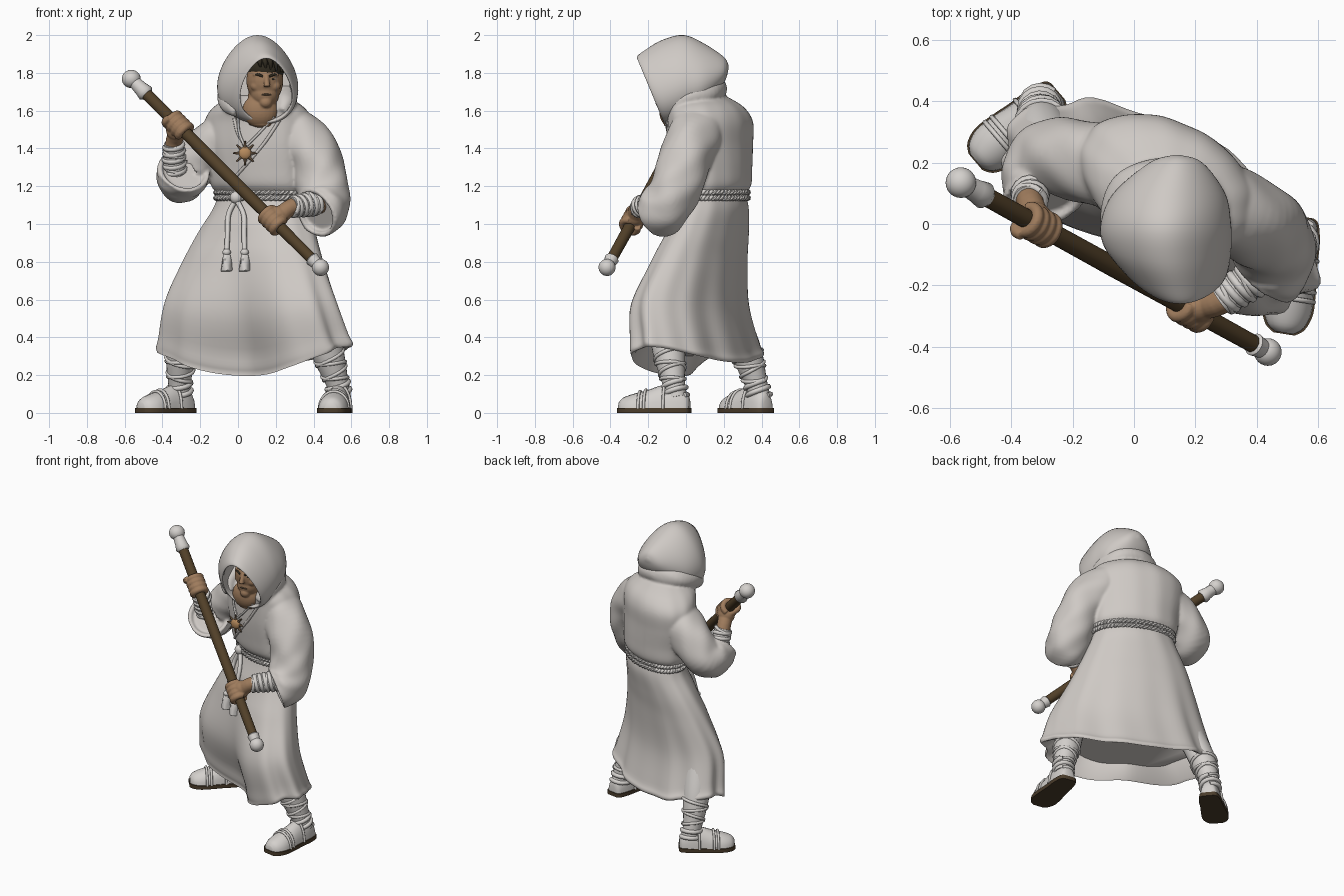
import bpy, bmesh, math
from mathutils import Vector, Matrix
from mathutils.bvhtree import BVHTree

if "Cube" in bpy.data.objects:
    bpy.data.objects.remove(bpy.data.objects["Cube"])


def material(name, *rgb):
    m = bpy.data.materials.new(name)
    m.use_nodes = True
    m.diffuse_color = (*rgb, 1)
    m.node_tree.nodes["Principled BSDF"].inputs["Base Color"].default_value = (*rgb, 1)
    return m


CLOTH = material("robe cloth", .62, .585, .555)
WRAP = material("pale wrap", .66, .635, .61)
SKIN = material("skin", .345, .2, .108)
WOOD = material("staff wood", .085, .052, .022)
SOLE = material("sole leather", .07, .046, .024)
HAIR = material("dark hair", .03, .024, .014)
AMBER = material("amber", .48, .26, .11)
BRONZE = material("dark bronze", .13, .085, .05)
EYE = material("eye white", .6, .57, .53)
made = []


def finish(name, bm, mat):
    bmesh.ops.recalc_face_normals(bm, faces=bm.faces)
    me = bpy.data.meshes.new(name)
    bm.to_mesh(me)
    bm.free()
    me.materials.append(mat)
    ob = bpy.data.objects.new(name, me)
    bpy.context.collection.objects.link(ob)
    made.append(ob)
    return ob


def blend(name, parts, mat, voxel, rounds):
    """Fuse overlapping closed parts into one soft surface."""
    bm = bmesh.new()
    for ob in parts:
        bm.from_mesh(ob.data)
        made.remove(ob)
        bpy.data.objects.remove(ob)
    whole = finish(name, bm, mat)
    fuse = whole.modifiers.new("fuse", "REMESH")
    fuse.mode = "VOXEL"
    fuse.voxel_size = voxel
    fuse.use_smooth_shade = True
    whole.modifiers.new("soften", "SMOOTH").iterations = rounds


def loft(name, rings, mat):
    """Skin a list of equal point rings and cap both ends."""
    bm = bmesh.new()
    vs = [[bm.verts.new(p) for p in r] for r in rings]
    n = len(vs[0])
    for a, b in zip(vs, vs[1:]):
        for i in range(n):
            bm.faces.new((a[i], a[(i + 1) % n], b[(i + 1) % n], b[i]))
    bm.faces.new(vs[0])
    bm.faces.new(vs[-1])
    return finish(name, bm, mat)


def spline(keys, steps):
    """Catmull-Rom through tuples of numbers."""
    out = []
    for i in range(len(keys) - 1):
        p = [keys[max(0, min(len(keys) - 1, i + k))] for k in (-1, 0, 1, 2)]
        for s in range(steps):
            t = s / steps
            out.append(tuple(b + .5 * t * (c - a + t * (2 * a - 5 * b + 4 * c - d + t * (3 * (b - c) + d - a)))
                             for a, b, c, d in zip(*p)))
    return out + [tuple(keys[-1])]


def tube(name, keys, mat, n=10, steps=4, fold=0, mouth=False):
    """Round tube through (x, y, z, radius) keys; mouth makes a hollow end."""
    pts = spline(keys, steps)
    cs = [Vector(p[:3]) for p in pts]
    rings, side = [], None
    for i, c in enumerate(cs):
        d = (cs[min(i + 1, len(cs) - 1)] - cs[max(i - 1, 0)]).normalized()
        side = d.orthogonal() if side is None else side - d * side.dot(d)
        side.normalize()
        up = d.cross(side)
        rings.append([])
        for k in range(n):
            a = math.tau * k / n
            r = pts[i][3] * (1 + fold * math.sin(3 * a + i * .55) + fold * .6 * math.sin(5 * a - i * .8))
            rings[-1].append(c + r * (math.cos(a) * side + math.sin(a) * up))
    if mouth:
        rings.append([cs[-1].lerp(p, .84) for p in rings[-1]])
        rings.append([cs[-5].lerp(p, .78) for p in rings[-6]])
    return loft(name, rings, mat)


def ball(name, loc, size, mat, rot=None):
    bm = bmesh.new()
    m = Matrix.Translation(loc) @ (rot or Matrix()) @ Matrix.Diagonal((*size, 1))
    bmesh.ops.create_uvsphere(bm, u_segments=24, v_segments=16, radius=1, matrix=m)
    return finish(name, bm, mat)


def wraps(name, p0, p1, r0, r1, turns, thick, mat, sign=1):
    """Spiral band round a tapered limb."""
    p0, p1 = Vector(p0), Vector(p1)
    d = (p1 - p0).normalized()
    u = d.orthogonal().normalized()
    v = d.cross(u)
    keys = []
    for i in range(int(turns * 16) + 1):
        t, a = i / (turns * 16), sign * math.tau * i / 16
        c = p0.lerp(p1, t) + (r0 + (r1 - r0) * t) * (math.cos(a) * u + math.sin(a) * v)
        keys.append((*c, thick))
    tube(name, keys, mat, 8, 1)


# Robe body: ovals turned with the stance, the skirt drawn in between the knees
TURN = math.radians(-27)


def oval(cx, cy, z, A, B, a):
    x, y = A * math.cos(a), B * math.sin(a)
    return Vector((cx + x * math.cos(TURN) - y * math.sin(TURN),
                   cy + x * math.sin(TURN) + y * math.cos(TURN), z))


def robe(name, keys, hem=False):
    rings, n = [], 96
    for cx, cy, z, A, B in spline(keys, 6):
        w = max(0, min(1, (.85 - z) / .45)) if hem else 0
        dent = max(0, min(1, (1 - z) / .55)) * .72 if hem else 0
        ring = []
        for k in range(n):
            a = math.tau * k / n
            s, c = math.sin(a), math.cos(a)
            f = 1 + (.006 + .02 * w) * math.sin(9 * a + 1.5 * z) + (.004 + .012 * w) * math.sin(14 * a + 4 * z)
            pull = 1 - dent * math.exp(-(c / (.48 if c > 0 else .65)) ** 2) if s < 0 else 1
            p = oval(cx, cy, z, A * f, B * f * pull, a)
            p.z -= w * s * s * (.155 if s < 0 else .085)
            ring.append(p)
        rings.append(ring)
    if hem:
        mid = Vector((.11, .12, 0))
        for scale, lift in ((.95, .005), (.82, .1)):
            rings.append([Vector((mid.x + (p.x - mid.x) * scale, mid.y + (p.y - mid.y) * scale, p.z + lift))
                          for p in rings[-1]])
    return loft(name, rings, CLOTH)


skirt = robe("robe_skirt", [
    (.13, .145, 1.16, .25, .142), (.125, .142, 1.08, .275, .162), (.1, .113, .95, .338, .178),
    (.08, .068, .8, .405, .204), (.068, .018, .6, .49, .245), (.08, .04, .42, .54, .262),
    (.085, .052, .37, .56, .27), (.083, .052, .35, .553, .266)], True)
torso = robe("robe_torso", [
    (.13, .14, 1.1, .245, .14), (.13, .14, 1.16, .262, .152), (.125, .137, 1.21, .285, .185),
    (.12, .133, 1.3, .29, .195), (.11, .13, 1.42, .305, .2), (.11, .13, 1.54, .305, .2),
    (.11, .105, 1.62, .25, .185), (.11, .09, 1.68, .14, .11)])
trees = [BVHTree.FromPolygons([v.co for v in o.data.vertices], [p.vertices for p in o.data.polygons])
         for o in (torso, skirt)]


def on_body(x, z, off=.01):
    ys = [t.ray_cast(Vector((x, -2, z)), Vector((0, 1, 0)))[0] for t in trees]
    return (x, min([p.y for p in ys if p] or [0]) - off, z)


# Sleeves and cowl, fused with the torso
right_sleeve = tube("right_sleeve", [
    (.02, .16, 1.475, .13), (-.1, .19, 1.435, .135), (-.21, .215, 1.35, .132), (-.28, .21, 1.265, .126),
    (-.3, .16, 1.245, .132), (-.292, .115, 1.262, .138), (-.285, .085, 1.285, .14)], CLOTH, 36, 6, .025, True)
left_sleeve = tube("left_sleeve", [
    (.18, .09, 1.5, .135), (.29, .055, 1.48, .142), (.395, .005, 1.375, .14), (.44, -.035, 1.24, .138),
    (.455, -.085, 1.13, .136), (.44, -.13, 1.075, .14), (.41, -.165, 1.055, .132)], CLOTH, 36, 6, .025, True)
cowl = tube("hood_cowl", [
    (.0, -.1, 1.59, .03), (-.04, -.05, 1.635, .054), (-.047, .04, 1.675, .062), (-.005, .12, 1.705, .066),
    (.1, .15, 1.715, .068), (.205, .12, 1.705, .066), (.25, .04, 1.675, .062), (.25, -.05, 1.635, .054),
    (.23, -.1, 1.59, .03)], CLOTH, 20, 5, .02)
blend("robe_upper", [torso, right_sleeve, left_sleeve, cowl], CLOTH, .008, 8)

# Hood: rings from the back tip to the brim, then the lining
hood = []
for x, y, z, rx, rz, tilt in spline([
        (.14, .225, 1.83, .012, .01, 0), (.137, .2, 1.815, .085, .07, 0), (.115, .1, 1.785, .178, .168, 0),
        (.104, 0, 1.78, .207, .22, .05), (.11, -.08, 1.755, .203, .22, .2), (.133, -.15, 1.725, .173, .197, .33),
        (.148, -.185, 1.712, .145, .178, .4), (.148, -.18, 1.712, .133, .164, .4),
        (.135, -.1, 1.735, .152, .172, .2), (.12, .02, 1.76, .15, .15, 0)], 5):
    ring = []
    for k in range(48):
        a = math.tau * k / 48
        h = rz * math.sin(a)
        ring.append(Vector((x + rx * math.cos(a) * (1 - .24 * math.sin(a)), y - h * tilt, z + h)))
    hood.append(ring)
loft("hood", hood, CLOTH)

# Head and neck
face = [ball("head", (.142, -.062, 1.76), (.098, .106, .125), SKIN),
        ball("jaw", (.143, -.085, 1.69), (.076, .075, .075), SKIN),
        ball("chin", (.147, -.132, 1.643), (.034, .03, .03), SKIN),
        tube("neck", [(.13, -.03, 1.7, .075), (.126, -.05, 1.6, .08), (.122, -.05, 1.52, .065)], SKIN, 20),
        ball("throat", (.118, -.08, 1.6), (.095, .062, .09), SKIN),
        tube("nose", [(.15, -.155, 1.79, .012), (.153, -.177, 1.745, .015), (.153, -.18, 1.728, .02)], SKIN, 12)]
for s in (-1, 1):
    face.append(ball("cheek", (.146 + s * .045, -.122, 1.73), (.035, .03, .03), SKIN))
    face.append(ball("brow_ridge", (.148 + s * .035, -.142, 1.792), (.036, .016, .012), SKIN))
blend("face", face, SKIN, .005, 5)
tube("mouth", [(.125, -.154, 1.683, .004), (.15, -.162, 1.686, .005), (.175, -.154, 1.683, .004)], BRONZE, 8)
ball("hair", (.146, -.058, 1.814), (.098, .106, .083), HAIR, Matrix.Rotation(math.radians(-12), 4, "X"))
for i in range(5):
    x = .105 + .028 * i
    tube("hair_lock", [(x, -.13, 1.885, .012), (x + .01, -.16, 1.86, .014), (x + .014, -.158, 1.832 - .007 * i, .005)],
         HAIR, 8)
for s, label in ((-1, "right"), (1, "left")):
    x = .148 + s * .037
    ball(label + "_eye", (x, -.15, 1.768), (.013, .008, .005), EYE)
    ball(label + "_pupil", (x, -.156, 1.768), (.005, .003, .005), HAIR)
    tube(label + "_brow", [(x - s * .02, -.164, 1.781, .006), (x + s * .004, -.158, 1.791, .007),
                           (x + s * .026, -.142, 1.791, .004)], HAIR, 8)

# Rope belt with two hanging ends
for z in (1.138, 1.168):
    for strand in (0, math.pi):
        keys = []
        for i in range(241):
            a = math.tau * i / 240
            q = 30 * a + strand
            keys.append((*oval(.13, .143, z + .007 * math.sin(q), .263 + .007 * math.cos(q),
                               .157 + .007 * math.cos(q), a), .01))
        tube("belt_rope", keys, WRAP, 7, 1)
ball("belt_knot", on_body(-.01, 1.14, .025), (.033, .028, .033), WRAP)
for bottom, bend in ((-.06, -.05), (.035, .03)):
    path = [(-.01, 1.13), (bend, 1.05), ((bend + bottom) / 2, .95), (bottom, .85)]
    keys = [(*on_body(x, z, .018), .014) for x, z in path]
    tube("hanging_rope", keys, WRAP, 10, 5)
    x, y, z = keys[-1][:3]
    ball("tassel_knot", (x, y, z), (.022, .022, .02), WRAP)
    tube("tassel", [(x, y, z, .014), (x, y - .005, z - .04, .024), (x, y - .01, z - .1, .03)], WRAP, 14, 4, .12)

# Neckline folds and pendant
for line in ([(.22, 1.55), (.14, 1.43), (.04, 1.31), (-.04, 1.22)], [(-.02, 1.56), (.0, 1.48), (.05, 1.4)]):
    tube("neckline_fold", [(*on_body(x, z, 0), .009) for x, z in line], CLOTH, 8)
for line in ([(.19, 1.57), (.12, 1.49), (.04, 1.41)], [(.0, 1.57), (.005, 1.49), (.035, 1.41)]):
    tube("pendant_cord", [(*on_body(x, z, .012), .007) for x, z in line], WRAP, 8)
hub = Vector(on_body(.037, 1.375, .025))
ball("pendant_stone", hub, (.034, .018, .034), AMBER)
for i in range(8):
    a = math.tau * i / 8
    ray = Vector((math.cos(a), 0, math.sin(a)))
    tube("pendant_spike", [(*(hub + ray * .02), .01), (*(hub + ray * .064), .004)], BRONZE, 8, 1)

# Staff
TOP, END = Vector((-.565, .135, 1.768)), Vector((.437, -.418, .77))
AXIS = (END - TOP).normalized()


def staff_piece(name, mat, *stations):
    tube(name, [(*TOP.lerp(END, t), r) for t, r in stations], mat, 20, 1)


staff_piece("staff", WOOD, (.02, .031), (.5, .033), (.98, .029))
staff_piece("staff_top_collar", WRAP, (.02, .034), (.05, .038), (.075, .045), (.085, .034))
staff_piece("staff_end_collar", WRAP, (.95, .03), (.955, .038), (.97, .034), (.99, .03))
ball("staff_top_knob", TOP, (.05, .05, .048), WRAP)
ball("staff_end_knob", END, (.045, .045, .045), WRAP)

# Forearms and fists
for label, t, elbow, wrist in (("right", .25, (-.335, .17, 1.19), (-.34, .075, 1.425)),
                               ("left", .75, (.47, -.12, 1.12), (.285, -.25, 1.09))):
    p, e, w = TOP.lerp(END, t), Vector(elbow), Vector(wrist)
    start = e.lerp(w, .32)
    tube(label + "_cuff", [(*start, .064), (*w, .053)], WRAP, 20, 1)
    wraps(label + "_cuff_wrap", start, w, .058, .047, 5, .014, WRAP)
    wraps(label + "_cuff_cross", start, w, .058, .048, 2, .011, WRAP, -1)
    out = w - p
    out = (out - AXIS * out.dot(AXIS)).normalized()
    side = AXIS.cross(out)
    hand = [tube("forearm", [(*e, .06), (*e.lerp(w, .5), .056), (*w, .045), (*w.lerp(p, .5), .046)], SKIN, 20),
            ball("palm", p + out * .035, (.056, .052, .056), SKIN)]
    for k in range(4):
        c = p + AXIS * (.031 * k - .047)
        arc = [math.radians(20 + 35 * i) for i in range(9)]
        hand.append(tube("finger", [(*(c + .043 * (math.cos(a) * out + math.sin(a) * side)), .02) for a in arc],
                         SKIN, 10, 2))
    thumb = [p + out * .05 - AXIS * .03, p - side * .052 - AXIS * .055, p - side * .04 - out * .035 - AXIS * .05]
    hand.append(tube("thumb", [(*q, .02) for q in thumb], SKIN, 10))
    blend(label + "_hand", hand, SKIN, .005, 3)

# Legs, bindings and shoes
for label, heel, toe, leg in (
        ("right", (-.25, .43), (-.515, .205),
         [(-.305, .39, .08, .058), (-.31, .37, .16, .06), (-.3, .32, .32, .082), (-.27, .25, .5, .085)]),
        ("left", (.55, .02), (.49, -.355),
         [(.54, -.05, .08, .058), (.525, -.065, .16, .06), (.475, -.09, .32, .085), (.42, -.12, .5, .085)])):
    tube(label + "_leg", leg, WRAP, 24, 5)
    low, high = leg[1][:3], leg[2][:3]
    for sign in (1, -1):
        wraps(label + "_leg_binding", low, high, .06, .085, 2, .01, WRAP, sign)
    wraps(label + "_ankle_binding", leg[0][:3], low, .06, .06, 2, .014, WRAP)
    h, d = Vector((*heel, 0)), Vector((*toe, 0)) - Vector((*heel, 0))
    across = Vector((-d.y, d.x, 0)).normalized()
    shape = spline([(0, .03, .05), (.04, .05, .09), (.2, .064, .13), (.4, .068, .125), (.6, .076, .1),
                    (.8, .079, .08), (.94, .06, .06), (1, .03, .035)], 4)

    def arch(s, w, top, base, n=20):
        return [h + d * s + across * w * math.cos(math.tau * k / n)
                + Vector((0, 0, base + max(0, top * math.sin(math.tau * k / n)))) for k in range(n)]

    loft(label + "_shoe", [arch(s, w, t, .02) for s, w, t in shape], WRAP)
    for s, w, t in ((.35, .07, .13), (.62, .077, .1), (.7, .079, .092)):
        tube(label + "_shoe_strap", [(*q, .008) for q in arch(s, w, t, .022)[:11]], WRAP, 8, 2)
    edge = [h + d * (s * 1.02 - .01) + across * (w + .005) for s, w, t in shape]
    edge += [h + d * (s * 1.02 - .01) - across * (w + .005) for s, w, t in reversed(shape)]
    loft(label + "_sole", [[p + Vector((0, 0, z)) for p in edge] for z in (0, .026)], SOLE)

# Shading
bpy.ops.object.select_all(action="DESELECT")
for ob in made:
    ob.select_set(True)
bpy.context.view_layer.objects.active = made[0]
bpy.ops.object.shade_smooth_by_angle(angle=math.radians(50))
